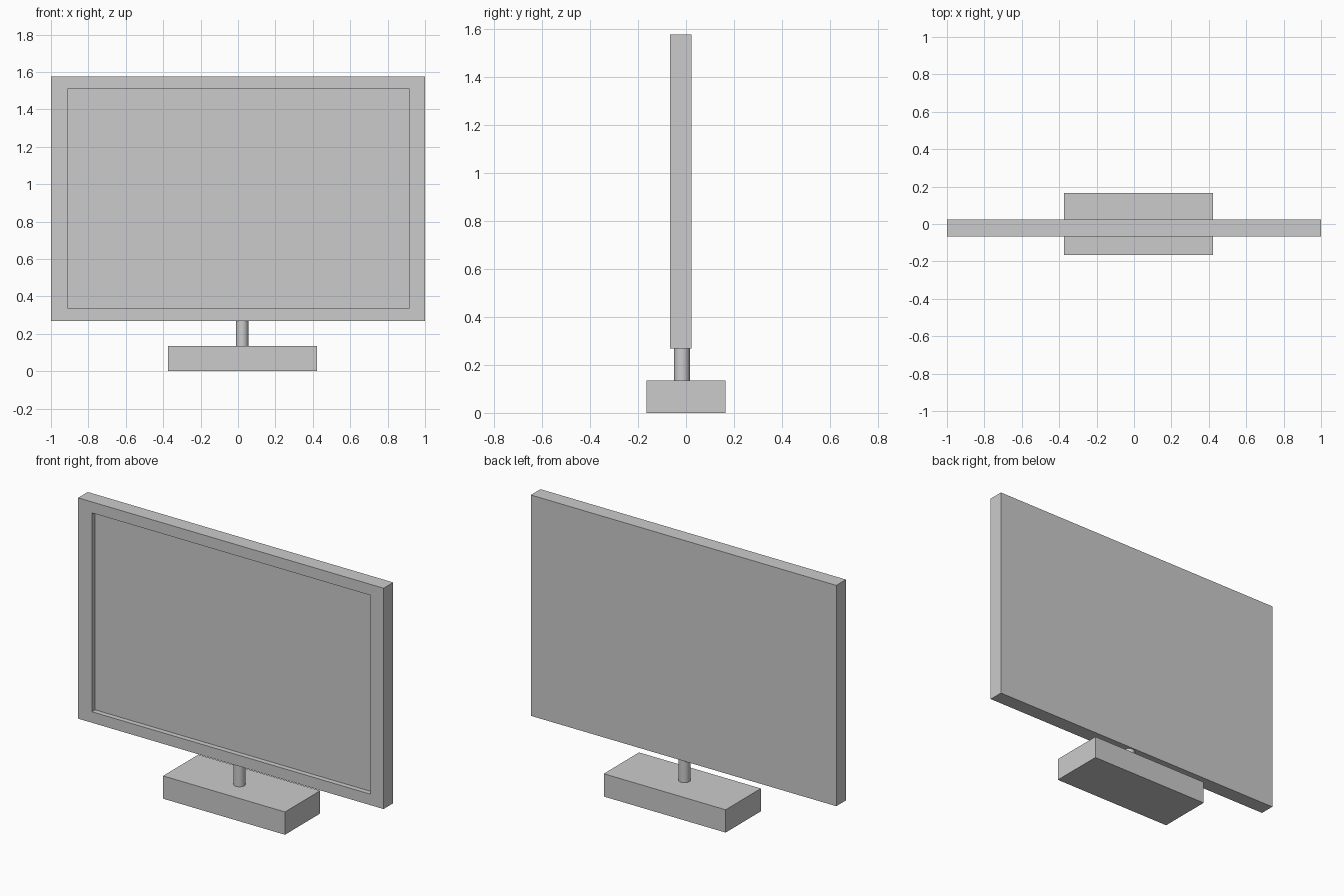
import bpy, bmesh
from mathutils import Vector

if "Cube" in bpy.data.objects:
    bpy.data.objects.remove(bpy.data.objects["Cube"])


def finish(name, bm):
    bmesh.ops.recalc_face_normals(bm, faces=bm.faces)
    mesh = bpy.data.meshes.new(name)
    bm.to_mesh(mesh)
    bm.free()
    obj = bpy.data.objects.new(name, mesh)
    bpy.context.collection.objects.link(obj)
    return obj


def box_bmesh(lo, hi):
    lo, hi = Vector(lo), Vector(hi)
    bm = bmesh.new()
    bmesh.ops.create_cube(bm, size=1)
    for v in bm.verts:
        v.co = (lo + hi) / 2 + v.co * (hi - lo)
    return bm


# Screen panel: box with the front face inset to a bezel and pushed back
bm = box_bmesh((-1, -0.067, 0.269), (1, 0.023, 1.576))
front = min(bm.faces, key=lambda f: f.calc_center_median().y)
bmesh.ops.inset_individual(bm, faces=[front], thickness=0.05)
for v in front.verts:
    v.co.x = 0.913 if v.co.x > 0 else -0.91
    v.co.z = 1.511 if v.co.z > 0.9 else 0.334
floor = bmesh.ops.extrude_discrete_faces(bm, faces=[front])["faces"][0]
for v in floor.verts:
    v.co.y += 0.03
finish("screen_panel", bm)

# Base block
finish("base", box_bmesh((-0.375, -0.165, 0), (0.423, 0.165, 0.135)))

# Round neck between base and panel
bpy.ops.mesh.primitive_cylinder_add(vertices=32, radius=0.033, depth=0.136,
                                    location=(0.022, -0.017, 0.202))
bpy.context.object.name = "neck"
bpy.ops.object.shade_smooth_by_angle()
